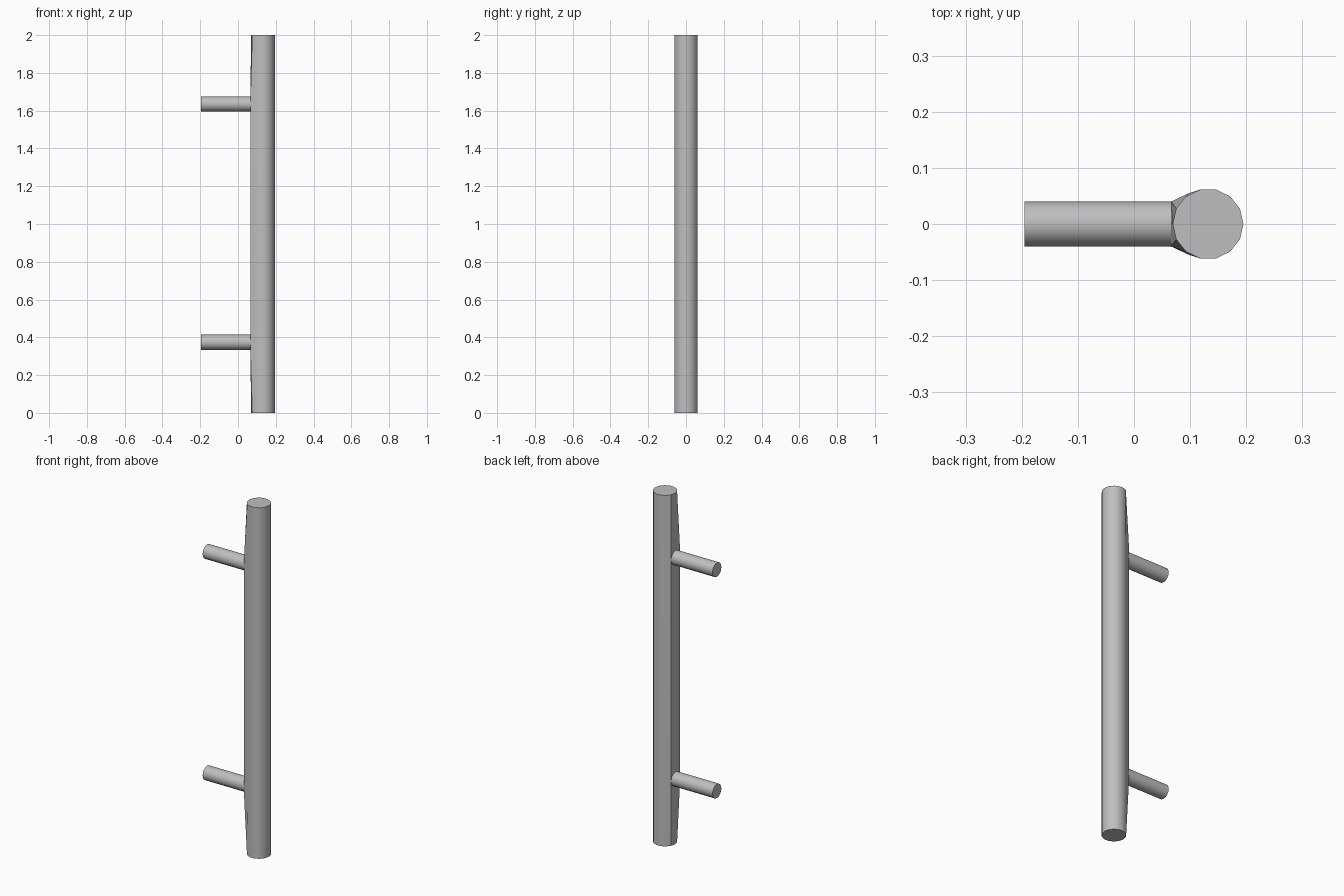
import bpy
import bmesh
from math import cos, sin, tau, radians

cube = bpy.data.objects.get("Cube")
if cube:
    bpy.data.objects.remove(cube)

HEIGHT = 2.0
BAR_X, BAR_R, SIDES = 0.132, 0.063, 14
POST_R, POST_BACK = 0.04, -0.195
POST_HEIGHTS = {"lower_post": 0.374, "upper_post": 1.635}

steel = bpy.data.materials.new("brushed_grey_metal")
steel.use_nodes = True
colour = (0.52, 0.52, 0.52, 1)
steel.diffuse_color = colour
steel.node_tree.nodes["Principled BSDF"].inputs["Base Color"].default_value = colour


def loft(name, rings):
    """Skin a list of matching closed rings and cap both ends."""
    bm = bmesh.new()
    loops = [[bm.verts.new(p) for p in ring] for ring in rings]
    for a, b in zip(loops, loops[1:]):
        for i in range(len(a)):
            j = (i + 1) % len(a)
            bm.faces.new((a[i], a[j], b[j], b[i]))
    bm.faces.new(loops[0])
    bm.faces.new(loops[-1])
    bmesh.ops.recalc_face_normals(bm, faces=bm.faces)
    mesh = bpy.data.meshes.new(name)
    bm.to_mesh(mesh)
    bm.free()
    mesh.materials.append(steel)
    obj = bpy.data.objects.new(name, mesh)
    bpy.context.collection.objects.link(obj)
    bpy.ops.object.select_all(action="DESELECT")
    obj.select_set(True)
    bpy.context.view_layer.objects.active = obj
    bpy.ops.object.shade_smooth_by_angle(angle=radians(32))
    return obj


def bar_ring(z, flat):
    """Round section; the mounting side is squared off where flat is set."""
    ring = []
    for i in range(SIDES):
        a = tau * i / SIDES
        x, y = BAR_X + BAR_R * cos(a), BAR_R * sin(a)
        if flat and cos(a) < -0.85:
            x = BAR_X - BAR_R - 0.003
            y = POST_R * (y > 0.001) - POST_R * (y < -0.001)
        elif flat and cos(a) < -0.5:
            x, y = 0.098, 0.055 if y > 0 else -0.055
        ring.append((x, y, z))
    return ring


# Grip bar: round ends blending into a flat mounting side between the posts
low, high = POST_HEIGHTS.values()
loft("grip_bar", [bar_ring(0, False), bar_ring(low - POST_R, True),
                  bar_ring(high + POST_R, True), bar_ring(HEIGHT, False)])

# Mounting posts
for name, z in POST_HEIGHTS.items():
    angles = [tau * i / 16 for i in range(16)]
    loft(name, [[(x, POST_R * cos(a), z + POST_R * sin(a)) for a in angles]
                for x in (POST_BACK, BAR_X - BAR_R + 0.015)])
